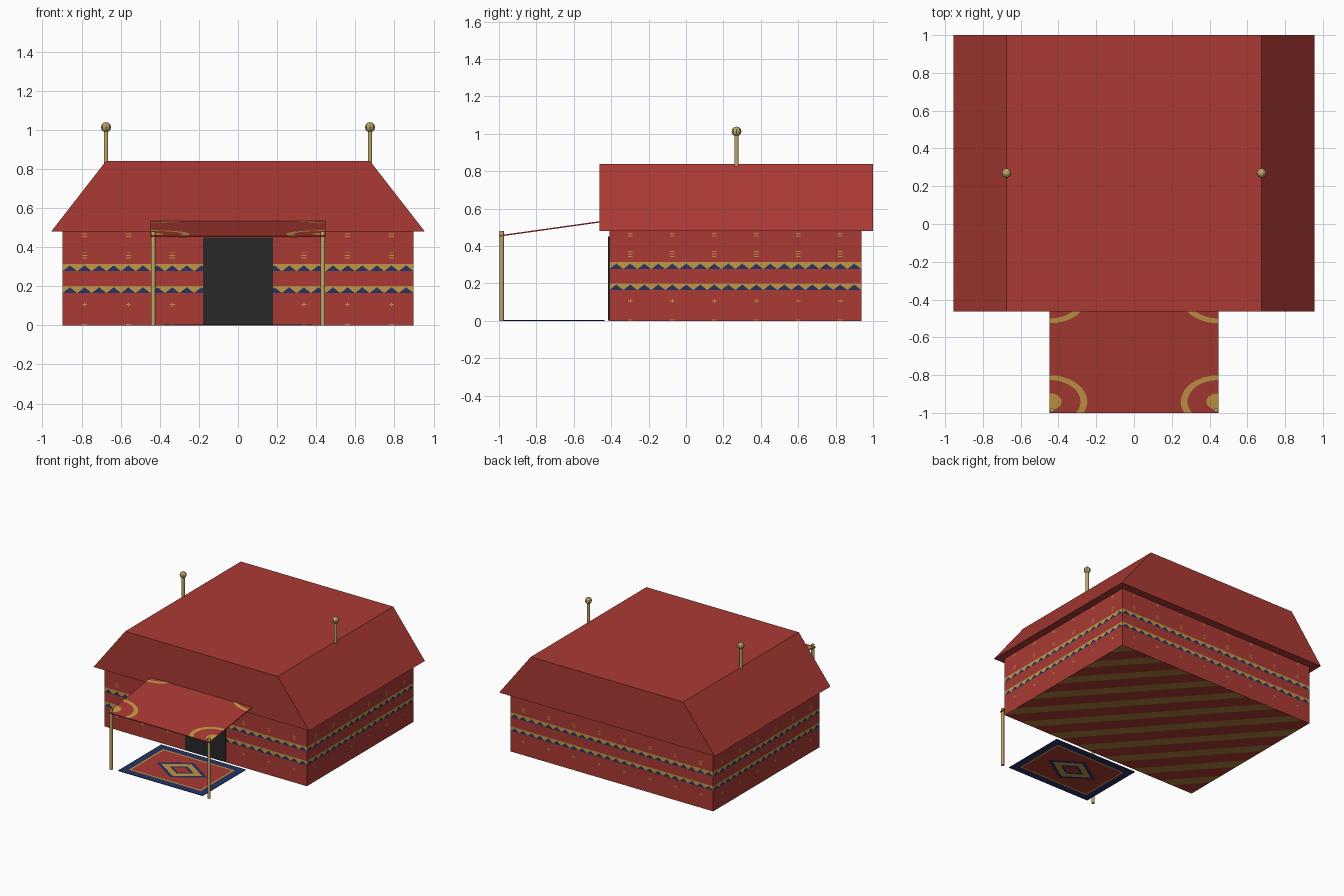
import bpy, bmesh, math
from mathutils import Vector

if "Cube" in bpy.data.objects:
    bpy.data.objects.remove(bpy.data.objects["Cube"], do_unlink=True)


def material(name, rgb):
    m = bpy.data.materials.new(name)
    m.use_nodes = True
    m.diffuse_color = (*rgb, 1)
    m.node_tree.nodes["Principled BSDF"].inputs["Base Color"].default_value = (*rgb, 1)
    return m


RED = material("red cloth", (0.405, 0.042, 0.034))
GOLD = material("gold weave", (0.54, 0.31, 0.058))
NAVY = material("navy weave", (0.02, 0.034, 0.125))
DARK = material("dark opening", (0.022, 0.022, 0.022))
BRASS = material("brass", (0.52, 0.39, 0.14))
OCHRE = material("ochre stripe", (0.42, 0.2, 0.045))


def finish(name, bm, *mats):
    me = bpy.data.meshes.new(name)
    bm.to_mesh(me)
    bm.free()
    ob = bpy.data.objects.new(name, me)
    for m in mats:
        me.materials.append(m)
    bpy.context.collection.objects.link(ob)
    return ob


def add_face(bm, points, index=0):
    f = bm.faces.new([bm.verts.new(p) for p in points])
    f.material_index = index
    return f


def cut(bm, co, no, clear=False):
    bmesh.ops.bisect_plane(bm, geom=bm.verts[:] + bm.edges[:] + bm.faces[:],
                           plane_co=co, plane_no=no, clear_outer=clear)


def solidify(ob, thickness, rim=True):
    mod = ob.modifiers.new("thickness", "SOLIDIFY")
    mod.thickness, mod.offset, mod.use_rim = thickness, 0, rim


def pole(name, x, y, z0, z1, radius):
    bpy.ops.mesh.primitive_cylinder_add(vertices=8, radius=radius, depth=z1 - z0,
                                        location=(x, y, (z0 + z1) / 2),
                                        rotation=(0, 0, math.pi / 8))
    ob = bpy.context.object
    ob.name = name
    ob.data.materials.append(BRASS)
    bpy.ops.object.shade_smooth_by_angle(angle=math.radians(50))


WX, Y0, Y1, WZ = 0.897, -0.41, 0.937, 0.48
YC = (Y0 + Y1) / 2

# Roof: an outline extruded from front to back
bm = bmesh.new()
front = add_face(bm, [(-0.955, -0.463, WZ), (0.955, -0.463, WZ),
                      (0.675, -0.463, 0.84), (-0.675, -0.463, 0.84)])
ext = bmesh.ops.extrude_face_region(bm, geom=[front])
bmesh.ops.translate(bm, vec=(0, 1.463, 0),
                    verts=[v for v in ext["geom"] if isinstance(v, bmesh.types.BMVert)])
bmesh.ops.recalc_face_normals(bm, faces=bm.faces)
finish("tent_roof", bm, RED)

# Doorway panel
bm = bmesh.new()
bmesh.ops.create_cube(bm, size=1)
for v in bm.verts:
    v.co = v.co * Vector((0.36, 0.01, 0.447)) + Vector((0, Y0 - 0.001, 0.2265))
finish("doorway", bm, DARK)

# Floor cut into diagonal stripes
bm = bmesh.new()
add_face(bm, [(-WX, Y0, 0), (-WX, Y1, 0), (WX, Y1, 0), (WX, Y0, 0)])
slant = Vector((1.12, 1, 0))
period, share = 0.3, 0.42
for k in range(-6, 9):
    for part in (0, share):
        cut(bm, slant * ((k + part) * period / slant.length_squared), slant)
for f in bm.faces:
    f.material_index = int((f.calc_center_median().dot(slant) / period) % 1 < share)
finish("floor", bm, RED, OCHRE)

# Walls with the toothed bands cut into them
BANDS = ((0.165, 0.201), (0.277, 0.314))
REPEATS_X, REPEATS_Y = 8, 6
walls = bmesh.new()
for normal, half_depth, repeats in (((0, -1), YC - Y0, REPEATS_X), ((0, 1), YC - Y0, REPEATS_X),
                                    ((1, 0), WX, REPEATS_Y), ((-1, 0), WX, REPEATS_Y)):
    n = Vector((*normal, 0))
    t = Vector((-n.y, n.x, 0))
    width = 2 * WX if n.y else Y1 - Y0

    def patch(index, *corners):
        add_face(walls, [Vector((0, YC, z)) + t * u + n * half_depth for u, z in corners], index)

    step = width / repeats / 3
    for k in range(repeats * 3):
        u0 = -width / 2 + k * step
        u1, um = u0 + step, u0 + step / 2
        base = 0
        for low, high in BANDS:
            tip = low + 0.029
            patch(0, (u0, base), (u1, base), (u1, low), (u0, low))
            patch(2, (u0, low), (u1, low), (um, tip))
            patch(1, (u0, low), (um, tip), (um, high), (u0, high))
            patch(1, (um, tip), (u1, low), (u1, high), (um, high))
            base = high
        patch(0, (u0, base), (u1, base), (u1, WZ), (u0, WZ))
bmesh.ops.remove_doubles(walls, verts=walls.verts, dist=0.0001)

# Small woven motifs: cut lines first, then colour by position in each repeat
CROSS_Z, DASH_W, DASH_H, STEM_H = 0.107, 0.013, 0.0025, 0.01
DASHES = (0.004, CROSS_Z, 0.345, 0.358, 0.371, 0.455, 0.467)
cell_x, cell_y = 2 * WX / REPEATS_X, (Y1 - Y0) / REPEATS_Y
levels = [z + s * DASH_H for z in DASHES for s in (-1, 1)]
for z in levels + [CROSS_Z - STEM_H, CROSS_Z + STEM_H]:
    cut(walls, (0, 0, z), (0, 0, 1))
for offset in (-DASH_W, -DASH_H, DASH_H, DASH_W):
    for k in range(REPEATS_X):
        cut(walls, (-WX + (k + 0.5) * cell_x + offset, 0, 0), (1, 0, 0))
    for k in range(REPEATS_Y):
        cut(walls, (0, Y0 + (k + 0.5) * cell_y + offset, 0), (0, 1, 0))
walls.normal_update()
for f in walls.faces:
    c = f.calc_center_median()
    if abs(f.normal.y) > 0.5:
        d = abs((c.x + WX) % cell_x - cell_x / 2)
    else:
        d = abs((c.y - Y0) % cell_y - cell_y / 2)
    bar = d < DASH_W and any(abs(c.z - z) < DASH_H for z in DASHES)
    stem = d < DASH_H and abs(c.z - CROSS_Z) < STEM_H
    if bar or stem:
        f.material_index = 1
finish("tent_walls", walls, RED, GOLD, NAVY)

# Sloping awning with ringed corners
AX, AY0, AY1 = 0.447, -1.0, -0.463


def sloped(name, bm, mat):
    for s in (-1, 1):
        cut(bm, (s * AX, 0, 0), (s, 0, 0), True)
    cut(bm, (0, AY0, 0), (0, -1, 0), True)
    cut(bm, (0, AY1, 0), (0, 1, 0), True)
    bmesh.ops.remove_doubles(bm, verts=bm.verts, dist=0.0001)
    for v in bm.verts:
        v.co.z = 0.454 + (v.co.y - AY0) * 0.14
    return finish(name, bm, mat)


bm = bmesh.new()
add_face(bm, [(-AX, AY0, 0), (AX, AY0, 0), (AX, AY1, 0), (-AX, AY1, 0)])
solidify(sloped("awning", bm, RED), 0.007)

bm = bmesh.new()
SEG = 32
for cx in (-AX, AX):
    for cy in (-0.94, -0.385):
        for inner, outer in ((0.82, 1.0), (0.02, 0.32)):
            for k in range(SEG):
                a, b = (2 * math.pi * j / SEG for j in (k, k + 1))
                add_face(bm, [(cx + 0.2 * r * math.cos(q), cy + 0.14 * r * math.sin(q), 0)
                              for r, q in ((inner, a), (outer, a), (outer, b), (inner, b))])
solidify(sloped("awning_rings", bm, GOLD), 0.009, rim=False)

# Awning poles, roof poles and round finials
for side, s in (("left", 1), ("right", -1)):
    pole(f"awning_pole_{side}", s * 0.434, -0.985, 0, 0.48, 0.012)
    pole(f"roof_pole_{side}", s * 0.675, 0.27, 0.7, 1.0, 0.012)
    bpy.ops.mesh.primitive_uv_sphere_add(segments=8, ring_count=6, radius=0.026,
                                         location=(s * 0.675, 0.27, 1.013))
    ball = bpy.context.object
    ball.name = f"finial_{side}"
    ball.data.materials.append(BRASS)

# Rug: nested outlines of eight points joined into flat coloured rings
RY = -0.71
SQUARE = ((-1, -1), (0, -1), (1, -1), (1, 0), (1, 1), (0, 1), (-1, 1), (-1, 0))
DIAMOND = [(x / 2, y / 2) if x and y else (x, y) for x, y in SQUARE]
RINGS = ((SQUARE, 0.375, 0.273, 0), (SQUARE, 0.318, 0.216, 1), (SQUARE, 0.304, 0.202, 2),
         (DIAMOND, 0.225, 0.15, 0), (DIAMOND, 0.18, 0.12, 1),
         (DIAMOND, 0.108, 0.07, 0), (DIAMOND, 0.076, 0.048, 2))
loops = [[(a * x, RY + b * y, 0.0025) for x, y in shape] for shape, a, b, _ in RINGS]
bm = bmesh.new()
for i, ring in enumerate(RINGS[:-1]):
    outer, inner = loops[i], loops[i + 1]
    for k in range(8):
        j = (k + 1) % 8
        add_face(bm, [outer[k], outer[j], inner[j], inner[k]], ring[3])
add_face(bm, loops[-1], RINGS[-1][3])
bmesh.ops.remove_doubles(bm, verts=bm.verts, dist=0.0001)
solidify(finish("rug", bm, NAVY, GOLD, RED), 0.004)
